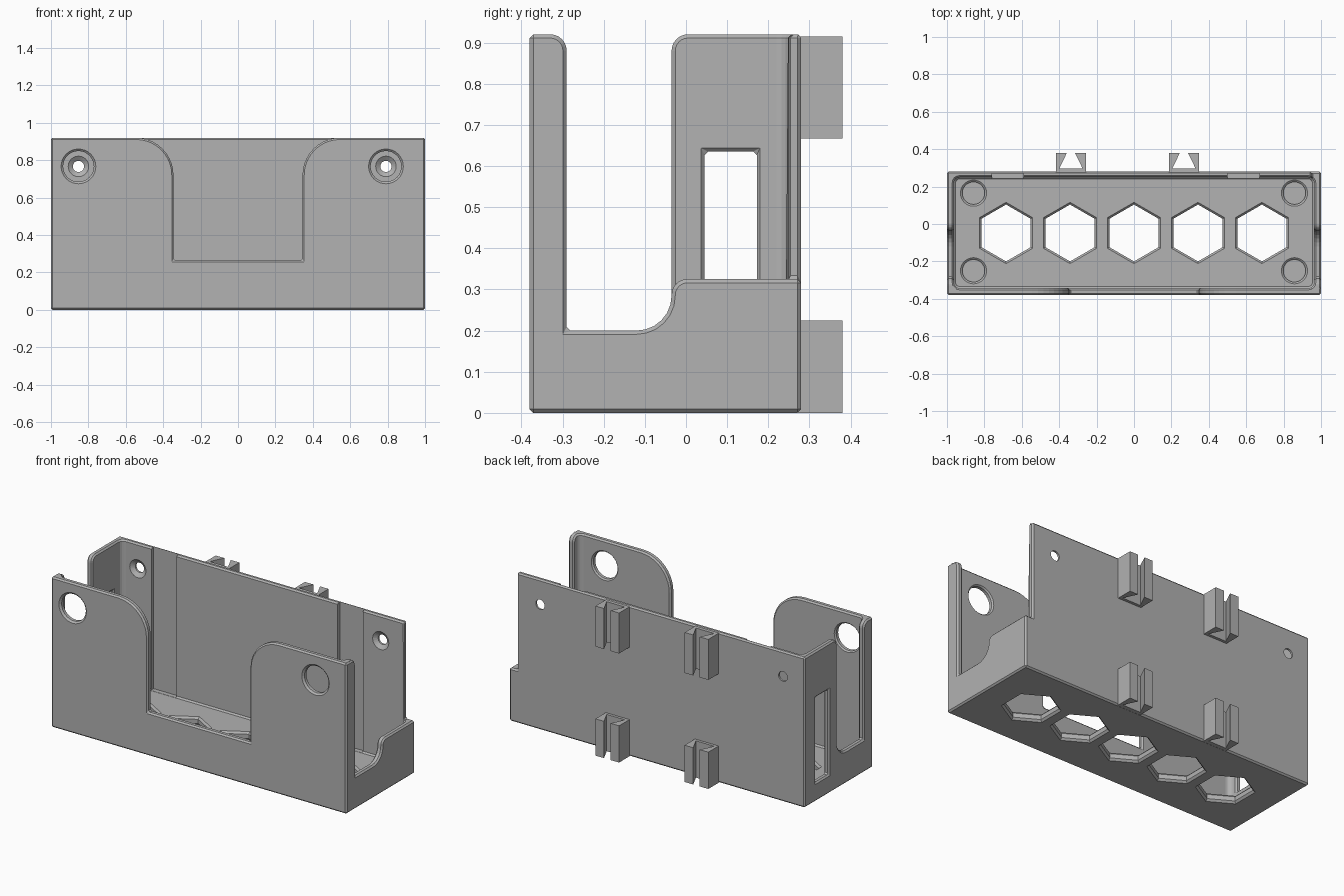
import bpy, bmesh, math
from mathutils import Vector

cube = bpy.data.objects.get("Cube")
if cube:
    bpy.data.objects.remove(cube, do_unlink=True)

grey = bpy.data.materials.new("plain grey")
grey.use_nodes = True
grey.diffuse_color = (0.445, 0.445, 0.445, 1)
grey.node_tree.nodes["Principled BSDF"].inputs["Base Color"].default_value = grey.diffuse_color

HEIGHT, FRONT, BACK = 0.92, -0.38, 0.28
WALL, FLOOR = 0.037, 0.05


def place(axis, u, v, h):
    return {"x": (h, u, v), "y": (u, h, v), "z": (u, v, h)}[axis]


def loft(name, loops, axis):
    """Join stacked loops of (u, v) at height h along an axis into a solid."""
    bm = bmesh.new()
    rings = [[bm.verts.new(place(axis, u, v, h)) for u, v in pts] for h, pts in loops]
    for a, b in zip(rings, rings[1:]):
        for i in range(len(a)):
            j = (i + 1) % len(a)
            bm.faces.new((a[i], a[j], b[j], b[i]))
    bm.faces.new(rings[0])
    bm.faces.new(rings[-1])
    bmesh.ops.recalc_face_normals(bm, faces=bm.faces)
    mesh = bpy.data.meshes.new(name)
    bm.to_mesh(mesh)
    bm.free()
    mesh.materials.append(grey)
    obj = bpy.data.objects.new(name, mesh)
    bpy.context.collection.objects.link(obj)
    return obj


def rounded(corners, steps=6):
    """Polygon from (u, v, radius) corners."""
    out = []
    for i, (u, v, r) in enumerate(corners):
        p = Vector((u, v))
        if r == 0:
            out.append((u, v))
            continue
        a = (Vector(corners[i - 1][:2]) - p).normalized()
        b = (Vector(corners[(i + 1) % len(corners)][:2]) - p).normalized()
        half = a.angle(b) / 2
        centre = p + (a + b).normalized() * r / math.sin(half)
        start = p + a * r / math.tan(half) - centre
        end = p + b * r / math.tan(half) - centre
        sweep = start.angle(end)
        for k in range(steps + 1):
            t = k / steps
            q = (start * math.sin((1 - t) * sweep) + end * math.sin(t * sweep)) / math.sin(sweep)
            out.append(tuple(centre + q))
    return out


def prism(name, corners, axis, low, high, steps=6):
    pts = rounded(corners, steps)
    return loft(name, [(low, pts), (high, pts)], axis)


def rect(u0, u1, v0, v1, r=0):
    return [(u0, v0, r), (u1, v0, r), (u1, v1, r), (u0, v1, r)]


def turned(name, centre, rings, axis, sides, turn=0):
    """Solid of (height, radius) rings about a centre."""
    loops = []
    for h, r in rings:
        angles = [turn + math.tau * k / sides for k in range(sides)]
        loops.append((h, [(centre[0] + r * math.cos(a), centre[1] + r * math.sin(a)) for a in angles]))
    return loft(name, loops, axis)


def cut(body, cutter):
    mod = body.modifiers.new(cutter.name, "BOOLEAN")
    mod.operation, mod.solver, mod.object = "DIFFERENCE", "EXACT", cutter
    cutter.hide_render = True
    cutter.hide_set(True)


# Tray body, hollowed out
body = prism("tray_body", rect(-1, 1, FRONT, BACK), "z", 0, HEIGHT)
cut(body, prism("cavity_cutter", rect(-1 + WALL, 1 - WALL, FRONT + WALL, BACK - 0.03, 0.03),
                "z", FLOOR, 1.2, 4))

# Wide opening in the front wall, flaring out at the top
cut(body, prism("front_cutter", [(-0.345, 0.265, 0), (0.345, 0.265, 0), (0.345, HEIGHT, 0.2),
                                 (0.7, HEIGHT, 0), (0.7, 1.2, 0), (-0.7, 1.2, 0),
                                 (-0.7, HEIGHT, 0), (-0.345, HEIGHT, 0.2)], "y", -0.5, -0.3, 10))

# Open slot in the tall end wall
cut(body, prism("tall_end_cutter", [(-0.29, 0.2, 0), (-0.035, 0.2, 0.085), (-0.035, HEIGHT, 0.04),
                                    (0.15, HEIGHT, 0), (0.15, 1.2, 0), (-0.345, 1.2, 0),
                                    (-0.345, HEIGHT, 0), (-0.29, HEIGHT, 0.04)], "x", -1.2, -0.949))

# The other end wall is low and stepped
cut(body, prism("low_end_cutter", [(-0.29, 0.2, 0), (-0.035, 0.2, 0.085), (-0.035, 0.325, 0.038),
                                   (0.5, 0.325, 0), (0.5, 1.2, 0), (-0.345, 1.2, 0),
                                   (-0.345, HEIGHT, 0), (-0.29, HEIGHT, 0.04)], "x", 0.949, 1.2))

# Tall window in the end wall
cut(body, prism("window_cutter", rect(0.045, 0.172, 0.115, 0.635), "x", -1.2, -0.9))

# Small chamfer on every sharp edge so far
bevel = body.modifiers.new("edge_chamfer", "BEVEL")
bevel.width, bevel.segments = 0.009, 1
bevel.limit_method, bevel.angle_limit = "ANGLE", math.radians(50)
bevel.use_clamp_overlap = False

# Shallow vertical channels in the back wall
for x in (-0.675, 0.585):
    cut(body, prism("channel_cutter", rect(x - 0.085, x + 0.085, 0.2, BACK - 0.01), "z", FLOOR + 0.001, 1.2))

# Row of hexagonal floor openings, chamfered on both sides
for i in range(-2, 3):
    cut(body, turned("hexagon_cutter", (i * 0.342, -0.048),
                     [(-0.1, 0.164), (0, 0.164), (0.012, 0.152), (FLOOR - 0.012, 0.152),
                      (FLOOR, 0.164), (0.12, 0.164)], "z", 6, math.pi / 2))

# Round pockets in the floor corners
for x in (-0.858, 0.858):
    for y in (-0.25, 0.165):
        cut(body, turned("pocket_cutter", (x, y), [(0.02, 0.06), (FLOOR - 0.008, 0.06),
                                                   (FLOOR, 0.07), (0.1, 0.07)], "z", 32))

# Driver holes in the front wall and countersunk screw holes behind them
for x in (-0.853, 0.791):
    cut(body, turned("driver_hole_cutter", (x, 0.767),
                     [(-0.5, 0.093), (FRONT, 0.093), (FRONT + 0.01, 0.082),
                      (FRONT + WALL - 0.008, 0.082), (FRONT + WALL, 0.09), (-0.2, 0.09)], "y", 32))
    cut(body, turned("screw_hole_cutter", (x, 0.767),
                     [(0.15, 0.055), (0.25, 0.055), (0.268, 0.03), (0.35, 0.03)], "y", 24))

# Dovetail clips on the back
for x, side in ((-0.337, "right"), (0.267, "left")):
    for low, high, level in ((0, 0.225, "lower"), (0.667, 0.915, "upper")):
        prism(f"{level}_{side}_clip",
              [(x - 0.08, 0.272, 0), (x + 0.08, 0.272, 0), (x + 0.08, 0.38, 0), (x + 0.022, 0.38, 0),
               (x + 0.062, 0.297, 0), (x - 0.062, 0.297, 0), (x - 0.022, 0.38, 0), (x - 0.08, 0.38, 0)],
              "z", low, high)
